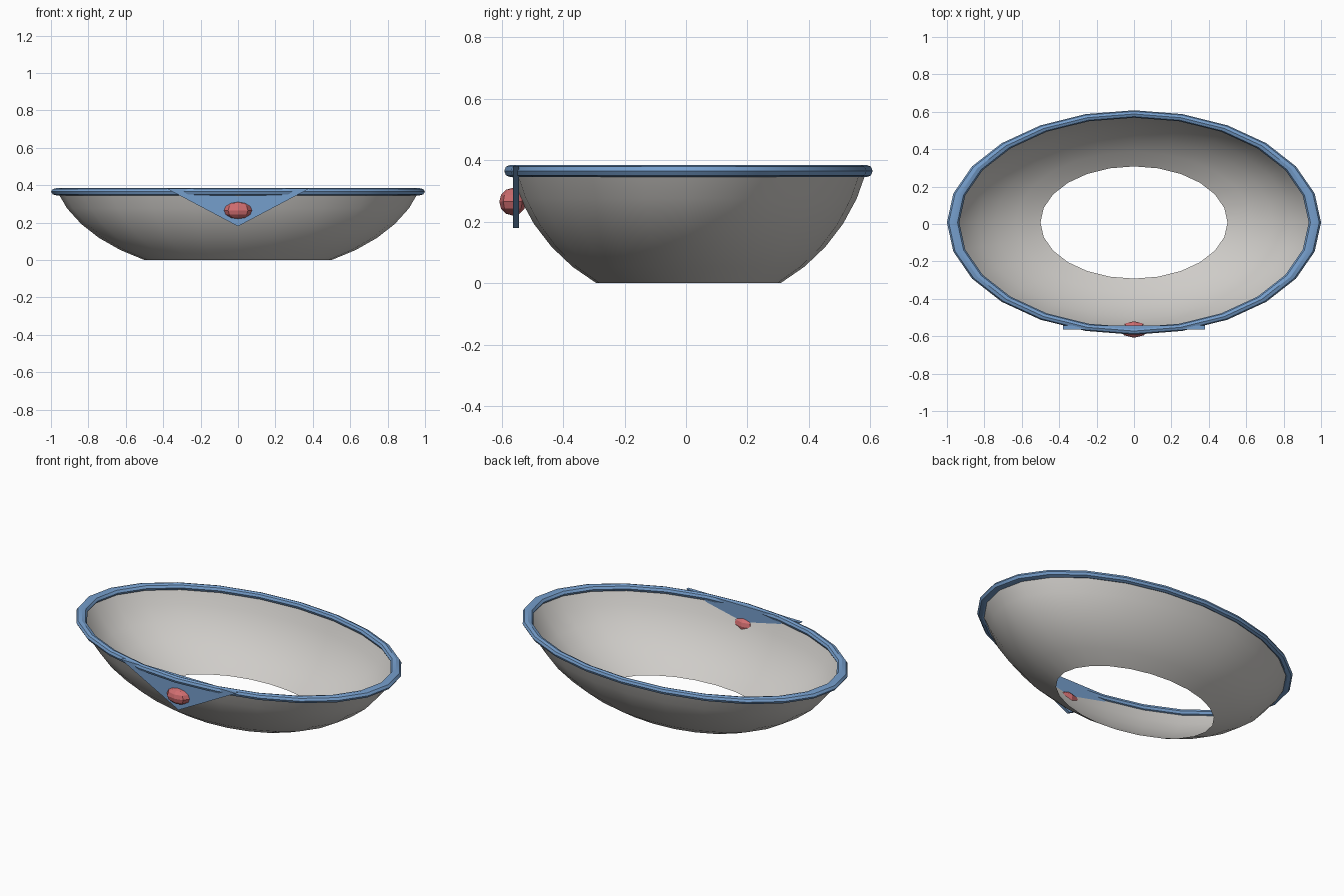
import bpy, bmesh, math
from mathutils import Vector

cube = bpy.data.objects.get("Cube")
if cube:
    bpy.data.objects.remove(cube, do_unlink=True)

CY = 0.008          # centre of the bowl in y
SCALE = Vector((1.0, 0.6, 0.6))
SEGMENTS = 24
RIM_Z = 0.365


def material(name, srgb):
    colour = [((c + 0.055) / 1.055) ** 2.4 for c in srgb] + [1.0]
    mat = bpy.data.materials.new(name)
    mat.use_nodes = True
    mat.diffuse_color = colour
    bsdf = next(n for n in mat.node_tree.nodes if n.type == 'BSDF_PRINCIPLED')
    bsdf.inputs["Base Color"].default_value = colour
    return mat


grey = material("warm grey", (0.81, 0.80, 0.785))
blue = material("steel blue", (0.46, 0.62, 0.80))
red = material("coral red", (0.82, 0.43, 0.44))


def add_object(name, bm, mat, smooth_angle=None):
    mesh = bpy.data.meshes.new(name)
    bm.to_mesh(mesh)
    bm.free()
    mesh.materials.append(mat)
    obj = bpy.data.objects.new(name, mesh)
    bpy.context.collection.objects.link(obj)
    if smooth_angle:
        bpy.ops.object.select_all(action='DESELECT')
        obj.select_set(True)
        bpy.context.view_layer.objects.active = obj
        bpy.ops.object.shade_smooth_by_angle(angle=math.radians(smooth_angle))
    return obj


def lathe(profile, closed=False):
    """Turn (radius, height) points about z, squashed to an oval."""
    bm = bmesh.new()
    rings = []
    for r, z in profile:
        ring = []
        for i in range(SEGMENTS):
            a = math.tau * i / SEGMENTS
            ring.append(bm.verts.new((r * math.cos(a), CY + r * SCALE.y * math.sin(a), z)))
        rings.append(ring)
    pairs = list(zip(rings, rings[1:]))
    if closed:
        pairs.append((rings[-1], rings[0]))
    for low, high in pairs:
        for i in range(SEGMENTS):
            j = (i + 1) % SEGMENTS
            bm.faces.new((low[i], low[j], high[j], high[i]))
    return bm


# Open bowl wall: a band of an oval ball, from 60 to 15 degrees below its equator
wall = []
for step in range(6):
    a = math.radians(60 - 9 * step)
    wall.append((math.cos(a), SCALE.z * (math.sin(math.radians(60)) - math.sin(a))))
add_object("bowl", lathe(wall), grey, 40)

# Rolled rim with an eight-sided section
tube = [(0.967 + 0.033 * math.cos(math.tau * k / 8),
         RIM_Z + 0.02 * math.sin(math.tau * k / 8)) for k in range(8)]
add_object("rim", lathe(tube, closed=True), blue, 30)

# Triangular plate hanging at the front
bm = bmesh.new()
corners = [(-0.38, 0.381), (0.0, 0.18), (0.38, 0.381)]
face = bm.faces.new([bm.verts.new((x, -0.563, z)) for x, z in corners])
back = bmesh.ops.extrude_face_region(bm, geom=[face])
bmesh.ops.translate(bm, vec=(0, 0.02, 0),
                    verts=[v for v in back["geom"] if isinstance(v, bmesh.types.BMVert)])
bmesh.ops.recalc_face_normals(bm, faces=bm.faces)
add_object("front_plate", bm, blue)

# Faceted oval gem on the plate
bm = bmesh.new()
bmesh.ops.create_uvsphere(bm, u_segments=8, v_segments=6, radius=1.0)
bmesh.ops.scale(bm, vec=(0.075, 0.044, 0.045), verts=bm.verts)
bmesh.ops.translate(bm, vec=(0, -0.564, 0.265), verts=bm.verts)
add_object("gem", bm, red)
